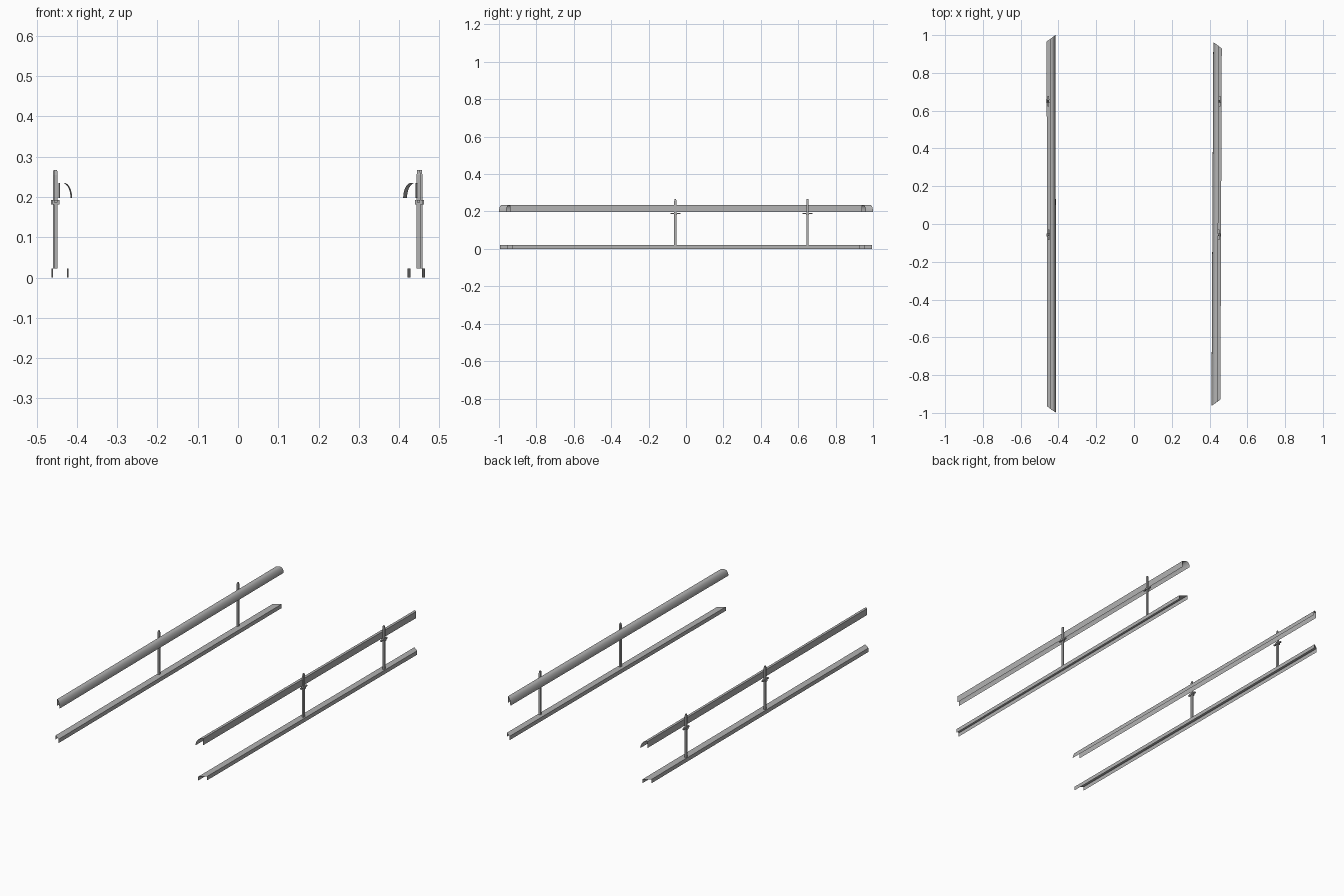
import bpy, bmesh, math

if "Cube" in bpy.data.objects:
    bpy.data.objects.remove(bpy.data.objects["Cube"])

grey = bpy.data.materials.new("plain grey")
grey.diffuse_color = (0.45, 0.45, 0.45, 1)
grey.use_nodes = True
grey.node_tree.nodes["Principled BSDF"].inputs["Base Color"].default_value = grey.diffuse_color


def finish(bm, name, smooth=False):
    bmesh.ops.recalc_face_normals(bm, faces=bm.faces)
    me = bpy.data.meshes.new(name)
    bm.to_mesh(me)
    bm.free()
    me.materials.append(grey)
    ob = bpy.data.objects.new(name, me)
    bpy.context.collection.objects.link(ob)
    if smooth:
        bpy.context.view_layer.objects.active = ob
        ob.select_set(True)
        bpy.ops.object.shade_smooth_by_angle(angle=math.radians(35))
        ob.select_set(False)
    return ob


def rail(name, profile, side, skew, length, inner):
    """Open sheet rail: profile of (distance from centre, height), mitred ends."""
    bm = bmesh.new()
    rows = []
    for end in (-1, 1):
        row = []
        for d, z in profile:
            y = end * (length - (d - inner) * 0.72)
            row.append(bm.verts.new((side * (d + skew * y), y, z)))
        rows.append(row)
    a, b = rows
    for i in range(len(profile) - 1):
        bm.faces.new((a[i], a[i + 1], b[i + 1], b[i]))
    ob = finish(bm, name, True)
    # face the sheet outward: the top strip must point up
    up = max(ob.data.polygons, key=lambda p: abs(p.normal.z))
    if up.normal.z < 0:
        ob.data.flip_normals()


def box(bm, x, y, z0, z1, hx, hy, taper=1.0):
    v = bmesh.ops.create_cube(bm, size=1)["verts"]
    for p in v:
        k = taper if p.co.z > 0 else 1
        p.co = (x + p.co.x * 2 * hx * k, y + p.co.y * 2 * hy * k,
                z1 if p.co.z > 0 else z0)


def post(name, x, y):
    bm = bmesh.new()
    box(bm, x, y, 0.022, 0.255, 0.0048, 0.006)          # upright
    box(bm, x, y, 0.255, 0.267, 0.0048, 0.006, 0.7)     # tapered tip
    box(bm, x, y, 0.186, 0.193, 0.004, 0.027)           # cross arm
    box(bm, x, y, 0.182, 0.193, 0.0095, 0.008)          # collar
    finish(bm, name)


# side, skew, half length, rail edge distances, post distances
sides = {
    "left": (-1, 0.002, 1.0, (0.414, 0.434, 0.444), (0.4225, 0.461), (0.4525, 0.4552)),
    "right": (1, 0.005, 0.963, (0.415, 0.435, 0.446), (0.425, 0.461), (0.4485, 0.4530)),
}
for label, (s, skew, length, up, low, posts) in sides.items():
    inner, crown, outer = up
    # upper rail: rounded inner face, narrow top, straight outer wall
    arc = []
    for i in range(9):
        t = math.pi / 2 * i / 8
        arc.append((crown - (crown - inner) * math.cos(t), 0.198 + 0.037 * math.sin(t)))
    rail(label + "_upper_rail", arc + [(outer, 0.235), (outer, 0.198)],
         s, skew, length, inner)
    # lower rail: upside-down channel
    a, b = low
    rail(label + "_lower_rail", [(a, 0), (a, 0.022), (b, 0.022), (b, 0)],
         s, skew * 0.8, length, inner)
    for i, (d, y) in enumerate(zip(posts, (-0.057, 0.65))):
        post(f"{label}_post_{i + 1}", s * d, y)
